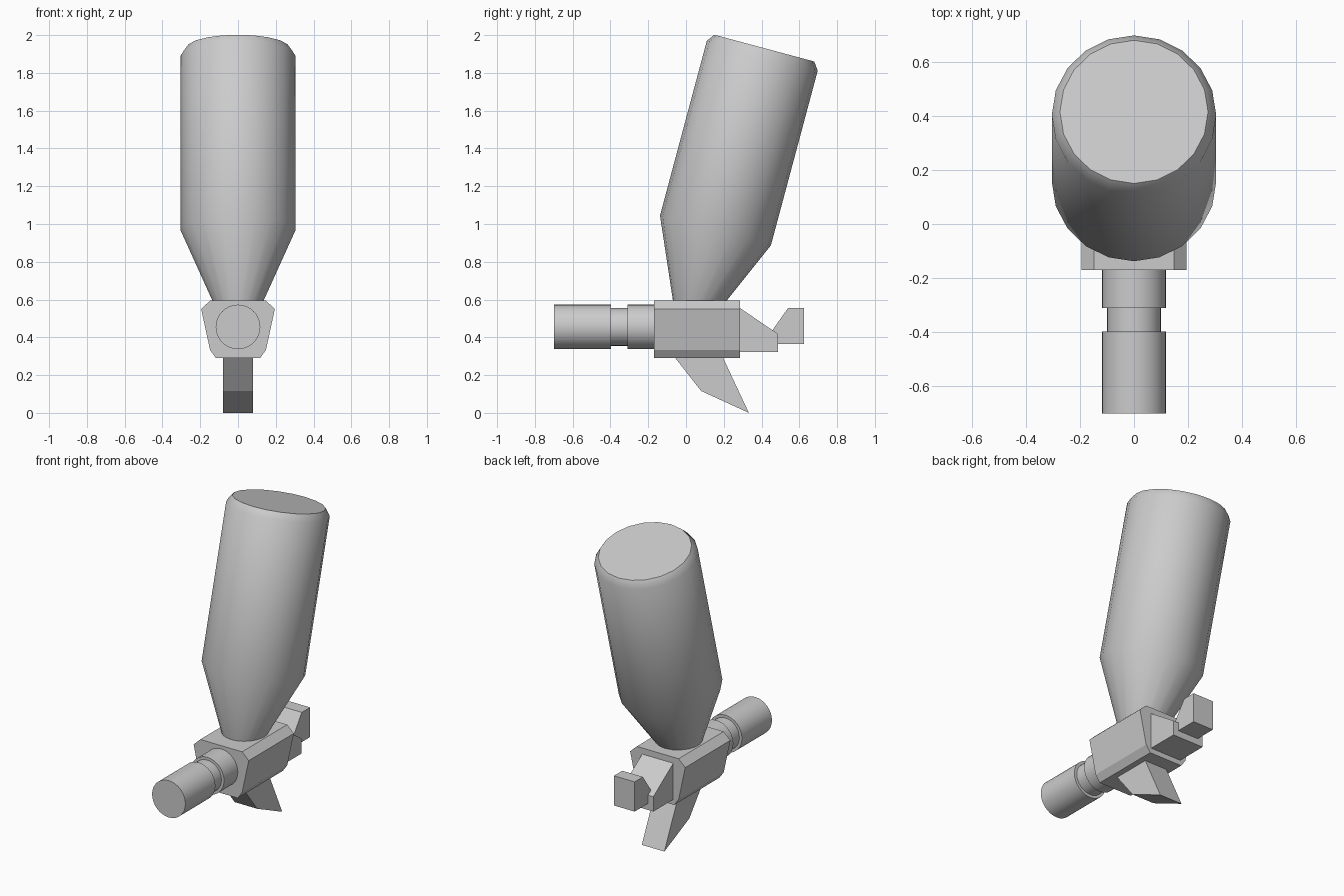
import bpy, bmesh, math
from mathutils import Matrix, Vector

cube = bpy.data.objects.get("Cube")
if cube:
    bpy.data.objects.remove(cube, do_unlink=True)

grey = bpy.data.materials.new("light_grey")
grey.use_nodes = True
GREY = (0.6, 0.6, 0.6, 1)
grey.diffuse_color = GREY
grey.node_tree.nodes["Principled BSDF"].inputs["Base Color"].default_value = GREY


def finish(name, bm, smooth=None):
    bmesh.ops.recalc_face_normals(bm, faces=bm.faces)
    mesh = bpy.data.meshes.new(name)
    bm.to_mesh(mesh)
    bm.free()
    mesh.materials.append(grey)
    obj = bpy.data.objects.new(name, mesh)
    bpy.context.collection.objects.link(obj)
    if smooth:
        bpy.ops.object.select_all(action='DESELECT')
        obj.select_set(True)
        bpy.context.view_layer.objects.active = obj
        bpy.ops.object.shade_smooth_by_angle(angle=math.radians(smooth))
    return obj


def extrude(name, points, offset):
    """Prism from a closed outline of 3D points."""
    bm = bmesh.new()
    face = bm.faces.new([bm.verts.new(p) for p in points])
    new = bmesh.ops.extrude_face_region(bm, geom=[face])["geom"]
    moved = [v for v in new if isinstance(v, bmesh.types.BMVert)]
    bmesh.ops.translate(bm, verts=moved, vec=offset)
    return finish(name, bm)


def side_prism(name, outline, half):
    """Prism from a (y, z) outline, centred on x = 0."""
    return extrude(name, [(-half, y, z) for y, z in outline], (2 * half, 0, 0))


def lathe(name, profile, sides, matrix, smooth):
    """Capped solid of revolution from (radius, height) pairs."""
    bm = bmesh.new()
    rings = []
    for r, h in profile:
        angles = [2 * math.pi * i / sides for i in range(sides)]
        rings.append([bm.verts.new(matrix @ Vector((r * math.cos(a), r * math.sin(a), h)))
                      for a in angles])
    for low, high in zip(rings, rings[1:]):
        for i in range(sides):
            j = (i + 1) % sides
            bm.faces.new((low[i], low[j], high[j], high[i]))
    bm.faces.new(rings[0])
    bm.faces.new(rings[-1])
    return finish(name, bm, smooth)


# Tilted hopper tank with a tapered neck
tilt = Matrix.Translation((0, 0.156, 0.966)) @ Matrix.Rotation(math.radians(-15), 4, 'X')
lathe("hopper_tank", [(0.107, -0.45), (0.304, 0), (0.304, 0.957), (0.274, 0.999)],
      20, tilt, 45)

# Stepped barrel pointing forward
forward = Matrix.Translation((0, 0, 0.455)) @ Matrix.Rotation(math.radians(90), 4, 'X')
lathe("barrel", [(0.118, 0.15), (0.118, 0.31), (0.1, 0.31), (0.1, 0.397),
                 (0.118, 0.397), (0.118, 0.7)], 32, forward, 30)

# Eight-sided body
half_outline = [(0.117, 0.29), (0.148, 0.333), (0.195, 0.55), (0.148, 0.594)]
outline = half_outline + [(-x, z) for x, z in reversed(half_outline)]
extrude("body", [(x, -0.17, z) for x, z in outline], (0, 0.456, 0))

# Grip, rear wedge and rear block
side_prism("grip", [(-0.058, 0.292), (0.08, 0.116), (0.333, 0), (0.196, 0.292)], 0.08)
side_prism("rear_wedge", [(0.28, 0.558), (0.286, 0.555), (0.487, 0.418),
                          (0.487, 0.323), (0.28, 0.323)], 0.11)
side_prism("rear_block", [(0.455, 0.434), (0.54, 0.555), (0.624, 0.555),
                          (0.624, 0.365), (0.455, 0.365)], 0.073)
